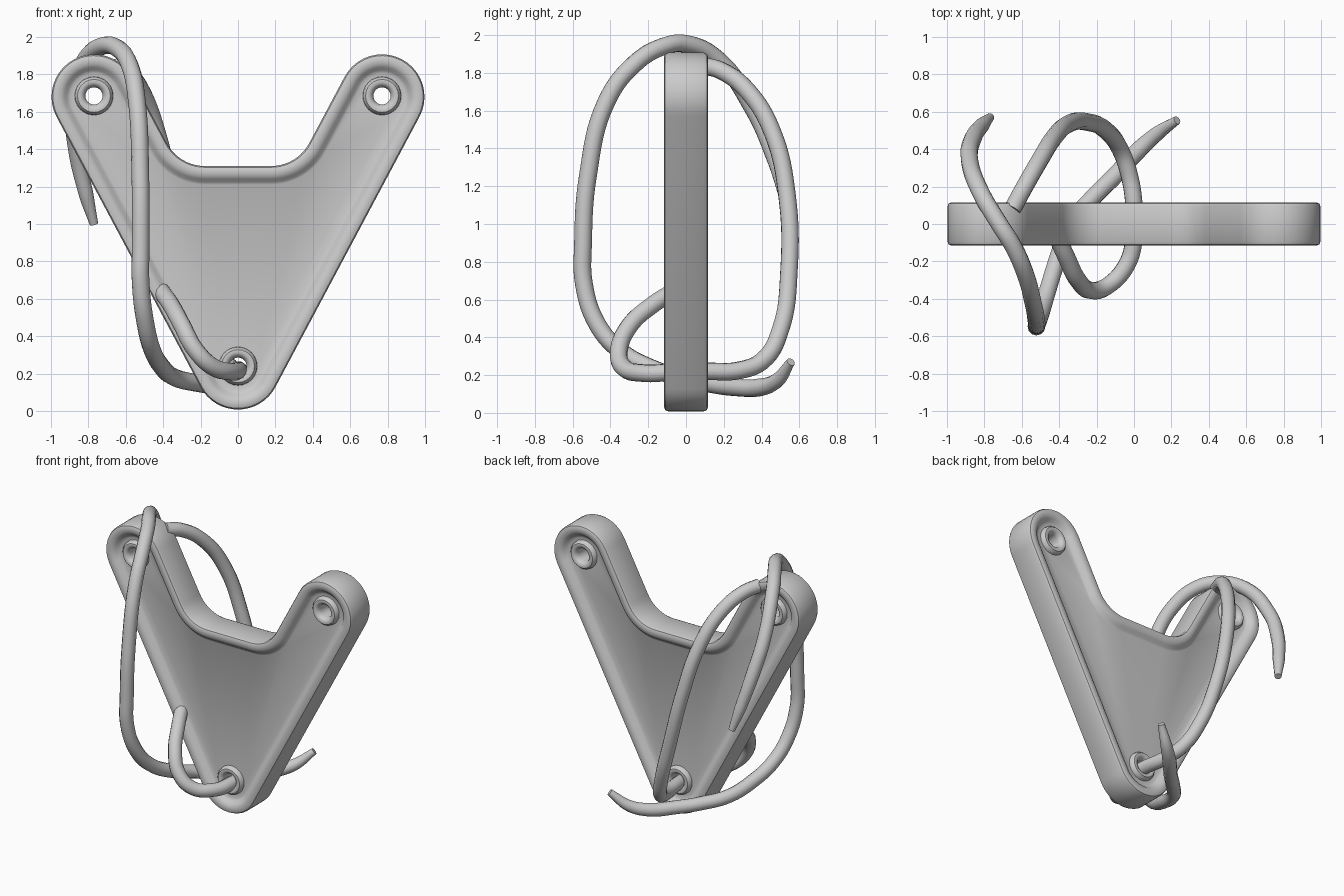
import bpy, bmesh, math
from mathutils import Vector

if "Cube" in bpy.data.objects:
    bpy.data.objects.remove(bpy.data.objects["Cube"])

LOBE, LOW = Vector((0.77, 1.68)), Vector((0.0, 0.235))
R, NOTCH_Z, FILLET = 0.227, 1.31, 0.23
HOLES = [(-0.77, 1.685), (0.77, 1.685), (0.0, 0.24)]


def arc(c, r, a0, a1, n):
    return [Vector((c[0] + r * math.cos(a0 + (a1 - a0) * i / n),
                    c[1] + r * math.sin(a0 + (a1 - a0) * i / n))) for i in range(n + 1)]


def outline(d):
    """Plate outline inset by d: three round lobes and a filleted notch."""
    u = (LOBE - LOW).normalized()
    tilt = math.atan2(-u.x, u.y)              # direction of outer edge normal
    inner = LOBE + Vector((-u.y, u.x)) * R    # start of the lobe's inner edge
    corner_x = inner.x - (inner.y - NOTCH_Z) * u.x / u.y
    turn = math.pi / 2 + tilt
    cx = corner_x - FILLET * math.tan((math.pi / 2 - abs(tilt)) / 2)
    half = arc(LOW, R - d, -math.pi / 2, tilt, 8)
    half += arc(LOBE, R - d, tilt, tilt + math.pi, 20)
    half += arc((cx, NOTCH_Z + FILLET), FILLET + d, tilt, -math.pi / 2, 10)
    mirror = [Vector((-p.x, p.y)) for p in reversed(half[1:])]
    return half + mirror


def add_loop(bm, pts, y):
    return [bm.verts.new((p.x, y, p.y)) for p in pts]


def skin(bm, loops):
    for a, b in zip(loops, loops[1:]):
        n = len(a)
        for i in range(n):
            j = (i + 1) % n
            bm.faces.new((a[i], a[j], b[j], b[i]))


def loop_edges(bm, loop):
    return [bm.edges.get((loop[i], loop[i - 1])) for i in range(len(loop))]


# Plate with raised rim, recessed panels and eyelets
bm = bmesh.new()
rim = [(0.10, -0.075), (0.085, -0.083), (0.07, -0.102), (0.05, -0.114),
       (0.022, -0.116), (0.007, -0.11), (0.0, -0.095)]
rim += [(d, -y) for d, y in reversed(rim)]
rim_loops = [add_loop(bm, outline(d), y) for d, y in rim]
skin(bm, rim_loops)
eyelet = [(0.103, -0.075), (0.1, -0.093), (0.088, -0.108), (0.072, -0.11),
          (0.056, -0.1), (0.046, -0.075)]
eyelet += [(r, -y) for r, y in reversed(eyelet)]
front, back = loop_edges(bm, rim_loops[0]), loop_edges(bm, rim_loops[-1])
for c in HOLES:
    loops = [add_loop(bm, arc(c, r, 0, math.tau, 24)[:-1], y) for r, y in eyelet]
    skin(bm, loops)
    front += loop_edges(bm, loops[0])
    back += loop_edges(bm, loops[-1])
for edges, s in ((front, -1), (back, 1)):
    bmesh.ops.triangle_fill(bm, edges=edges, use_beauty=True, normal=(0, s, 0))
bmesh.ops.recalc_face_normals(bm, faces=bm.faces[:])
mesh = bpy.data.meshes.new("plate")
bm.to_mesh(mesh)
bm.free()
plate = bpy.data.objects.new("plate", mesh)
bpy.context.collection.objects.link(plate)


def cord(name, pts, r=0.047, taper=True):
    cu = bpy.data.curves.new(name, 'CURVE')
    cu.dimensions = '3D'
    cu.bevel_depth, cu.bevel_resolution, cu.resolution_u = r, 4, 8
    cu.use_fill_caps = True
    sp = cu.splines.new('BEZIER')
    sp.bezier_points.add(len(pts) - 1)
    for i, (b, p) in enumerate(zip(sp.bezier_points, pts)):
        b.co = p
        b.handle_left_type = b.handle_right_type = 'AUTO'
        if taper:
            k = min(i, len(pts) - 1 - i)
            b.radius = (0.5, 0.85, 1.0)[min(k, 2)]
    ob = bpy.data.objects.new(name, cu)
    bpy.context.collection.objects.link(ob)
    return ob


# Long cord draped over the left lobe, down the front and behind the tip
long_cord = cord("draped_cord", [
    (-0.77, 0.57, 1.0), (-0.81, 0.53, 1.15), (-0.86, 0.46, 1.38), (-0.88, 0.35, 1.62),
    (-0.82, 0.17, 1.87), (-0.72, 0.0, 1.953), (-0.645, -0.12, 1.94),
    (-0.58, -0.27, 1.85), (-0.54, -0.42, 1.65), (-0.522, -0.52, 1.25),
    (-0.52, -0.545, 0.9), (-0.52, -0.54, 0.68), (-0.495, -0.47, 0.47),
    (-0.46, -0.35, 0.33), (-0.41, -0.19, 0.24), (-0.34, 0.0, 0.18),
    (-0.22, 0.14, 0.15), (-0.1, 0.26, 0.135), (0.02, 0.39, 0.135),
    (0.12, 0.48, 0.17), (0.23, 0.555, 0.27)])

# Short cord from the rim, through the lower eyelet and up the back
loop_cord = cord("threaded_cord", [
    (-0.41, -0.07, 0.64), (-0.36, -0.18, 0.57), (-0.3, -0.3, 0.46),
    (-0.23, -0.355, 0.33), (-0.14, -0.33, 0.24), (-0.04, -0.22, 0.21),
    (0.0, -0.08, 0.215), (0.0, 0.1, 0.22), (-0.03, 0.28, 0.225),
    (-0.08, 0.41, 0.28), (-0.15, 0.5, 0.44), (-0.25, 0.545, 0.75),
    (-0.35, 0.535, 1.15), (-0.43, 0.46, 1.48), (-0.51, 0.33, 1.7),
    (-0.59, 0.19, 1.81), (-0.65, 0.08, 1.84)], taper=False)

# Turn cords to meshes and shade everything smooth
bpy.ops.object.select_all(action='DESELECT')
for ob in (long_cord, loop_cord):
    ob.select_set(True)
bpy.context.view_layer.objects.active = long_cord
bpy.ops.object.convert(target='MESH')
plate.select_set(True)
bpy.context.view_layer.objects.active = plate
bpy.ops.object.shade_smooth_by_angle(angle=math.radians(40))
